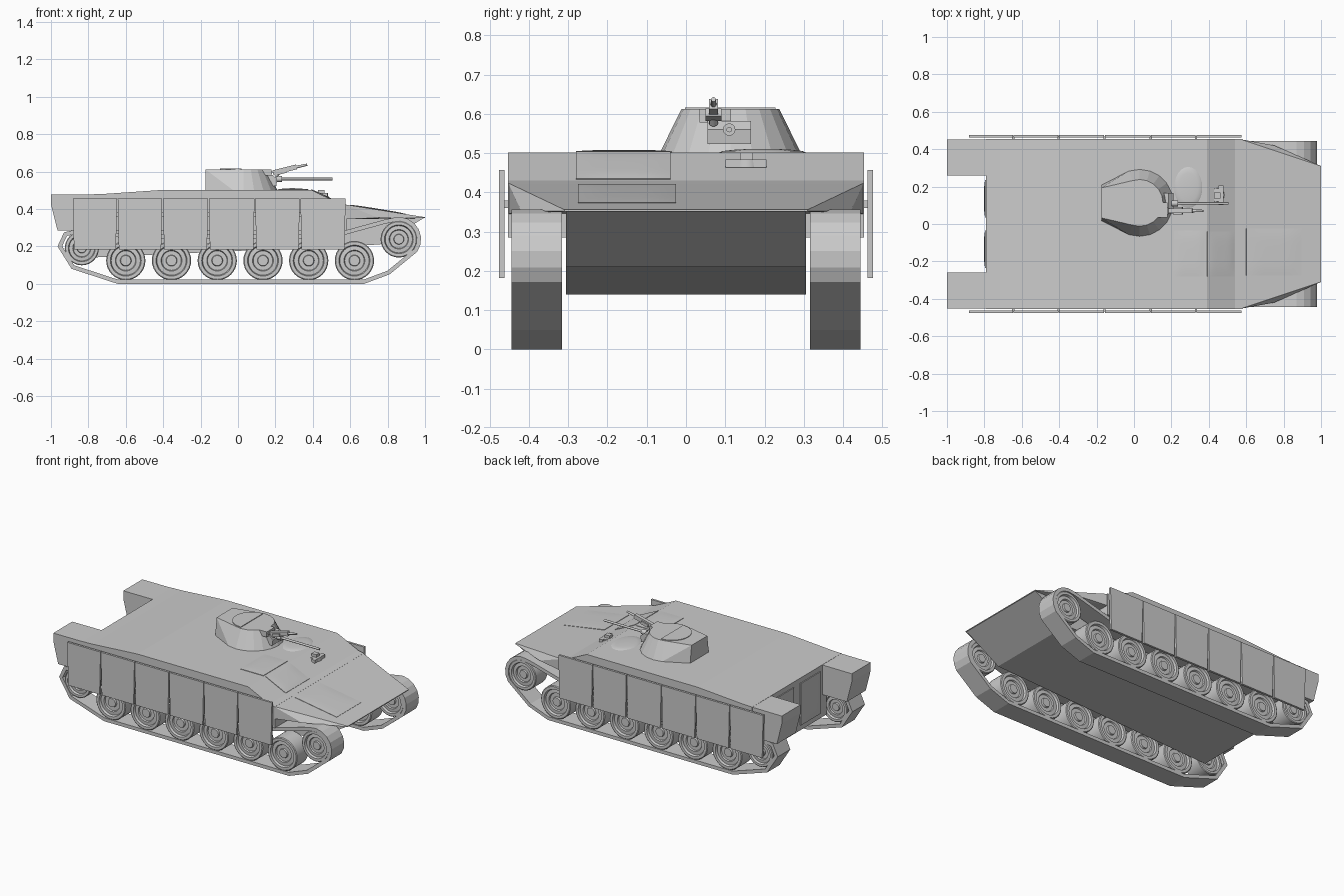
import bpy, bmesh, math
from mathutils import Matrix, Vector

cube = bpy.data.objects.get("Cube")
if cube:
    bpy.data.objects.remove(cube, do_unlink=True)


def finish(name, bm, matrix=None, smooth=None):
    """Turn a bmesh into a named object, optionally smooth by angle."""
    bmesh.ops.remove_doubles(bm, verts=bm.verts, dist=1e-5)
    bmesh.ops.recalc_face_normals(bm, faces=bm.faces)
    if matrix:
        bm.transform(matrix)
    mesh = bpy.data.meshes.new(name)
    bm.to_mesh(mesh)
    bm.free()
    obj = bpy.data.objects.new(name, mesh)
    bpy.context.collection.objects.link(obj)
    if smooth:
        bpy.ops.object.select_all(action='DESELECT')
        obj.select_set(True)
        bpy.context.view_layer.objects.active = obj
        bpy.ops.object.shade_smooth_by_angle(angle=math.radians(smooth))
    return obj


def prism(name, profile, y0, y1):
    """Extrude an x-z outline from y0 to y1."""
    bm = bmesh.new()
    face = bm.faces.new([bm.verts.new((x, y0, z)) for x, z in profile])
    ext = bmesh.ops.extrude_face_region(bm, geom=[face])
    verts = [g for g in ext["geom"] if isinstance(g, bmesh.types.BMVert)]
    bmesh.ops.translate(bm, verts=verts, vec=(0, y1 - y0, 0))
    # The starting face stays as one cap, the moved face is the other
    if not face.is_valid:
        bmesh.ops.holes_fill(bm, edges=bm.edges)
    return finish(name, bm)


def hull(name, points):
    """Faceted solid wrapped around a few corner points."""
    bm = bmesh.new()
    verts = [bm.verts.new(p) for p in points]
    bmesh.ops.convex_hull(bm, input=verts)
    bmesh.ops.dissolve_limit(bm, angle_limit=0.02, verts=bm.verts, edges=bm.edges)
    return finish(name, bm)


def weld(base, parts):
    """Union the parts into the base so no inner walls remain."""
    bpy.context.view_layer.objects.active = base
    for part in parts:
        mod = base.modifiers.new("weld", 'BOOLEAN')
        mod.operation = 'UNION'
        mod.solver = 'EXACT'
        mod.object = part
        bpy.ops.object.modifier_apply(modifier=mod.name)
        bpy.data.objects.remove(part, do_unlink=True)


def box(name, center, size, tilt=0):
    bm = bmesh.new()
    bmesh.ops.create_cube(bm, size=1)
    bm.transform(Matrix.Diagonal((*size, 1)))
    return finish(name, bm, Matrix.Translation(center) @ Matrix.Rotation(tilt, 4, 'Y'))


def rod(name, start, end, r0, r1=None, sides=12):
    a, b = Vector(start), Vector(end)
    bm = bmesh.new()
    bmesh.ops.create_cone(bm, cap_ends=True, segments=sides, radius1=r0,
                          radius2=r0 if r1 is None else r1, depth=(b - a).length)
    turn = (b - a).to_track_quat('Z', 'Y').to_matrix().to_4x4()
    return finish(name, bm, Matrix.Translation((a + b) / 2) @ turn, 40)


def lathe(name, profile, center, steps=32):
    """Spin a (radius, y) profile round the y axis."""
    bm = bmesh.new()
    verts = [bm.verts.new((r, y, 0)) for r, y in profile]
    edges = [bm.edges.new(pair) for pair in zip(verts, verts[1:])]
    bmesh.ops.spin(bm, geom=verts + edges, cent=(0, 0, 0), axis=(0, 1, 0),
                   angle=math.tau, steps=steps)
    return finish(name, bm, Matrix.Translation(center), 35)


def pillow(name, center, size, height, tilt=0, n=10):
    """Gently domed rectangular plate with a short rim."""
    bm = bmesh.new()
    bmesh.ops.create_grid(bm, x_segments=n, y_segments=n, size=1)
    rim = [e for e in bm.edges if e.is_boundary]
    for v in bm.verts:
        x, y, _ = v.co
        v.co = (x * size[0] / 2, y * size[1] / 2,
                height * (0.5 + 0.5 * (1 - x ** 4) * (1 - y ** 4)))
    ext = bmesh.ops.extrude_edge_only(bm, edges=rim)
    for g in ext["geom"]:
        if isinstance(g, bmesh.types.BMVert):
            g.co.z = -0.003
    return finish(name, bm, Matrix.Translation(center) @ Matrix.Rotation(tilt, 4, 'Y'), 40)


# Hull: upper box welded to lower tub, tapered prow and rear boxes
W, TUB, REAR = 0.454, 0.306, -0.79
body = prism("hull", [(REAR, 0.285), (REAR, 0.478), (-0.72, 0.48), (-0.4, 0.502),
                      (0.39, 0.502), (0.54, 0.43), (0.58, 0.423), (0.58, 0.285)], -W, W)
tub = prism("lower_hull", [(REAR + 0.002, 0.14), (REAR + 0.002, 0.34), (0.56, 0.37),
                           (0.998, 0.354), (0.76, 0.21)], -TUB, TUB)
prow = hull("prow", [(x, s * y, z) for s in (1, -1) for x, y, z in
                     ((0.57, W - 0.001, 0.424), (0.57, W - 0.001, 0.345),
                      (0.75, 0.42, 0.353), (1, 0.31, 0.356), (1, 0.31, 0.351))])
rear_boxes = [prism("rear_box", [(-0.77, 0.286), (-0.77, 0.477), (-1, 0.476), (-1, 0.425),
                                 (-0.965, 0.286)], s * 0.26, s * (W - 0.001)) for s in (1, -1)]
weld(body, [tub, prow, *rear_boxes])

# Rear doors
for s, side in ((1, "left"), (-1, "right")):
    pillow(f"rear_door_{side}", (REAR, s * 0.135, 0.31), (0.27, 0.2), 0.012, -math.pi / 2)

# Wheel profile and track path, the path rounding the front sprocket
wheel = [(0, 0.05), (0.027, 0.05), (0.03, 0.04), (0.052, 0.04),
         (0.056, 0.048), (0.078, 0.046), (0.083, 0.06), (0.1, 0.06), (0.105, 0.056)]
wheel += [(r, -y) for r, y in reversed(wheel)]
SX, SZ = 0.86, 0.238
loop = [(-0.645, 0), (0.675, 0), (0.81, 0.05)]
loop += [(SX + 0.119 * math.cos(math.radians(a)), SZ + 0.119 * math.sin(math.radians(a)))
         for a in range(-34, 107, 20)]
loop += [(0.78, 0.342), (0.5, 0.265), (-0.6, 0.265),
         (-0.83, 0.297), (-0.93, 0.275), (-0.965, 0.2), (-0.89, 0.08)]

# Running gear and skirts on each side
for s, side in ((1, "left"), (-1, "right")):
    yc = s * 0.38
    for i in range(6):
        lathe(f"road_wheel_{side}_{i + 1}", wheel, (-0.6 + i * 0.2445, yc, 0.124))
    for name, x, z, k in (("front_sprocket", SX, SZ, 0.93), ("rear_idler", -0.835, 0.19, 0.87)):
        lathe(f"{name}_{side}", [(r * k, y) for r, y in wheel], (x, yc, z))

    # Track belt: open band thickened inwards
    bm = bmesh.new()
    rings = [[bm.verts.new((x, yc + d, z)) for x, z in loop] for d in (-0.064, 0.064)]
    for i in range(len(loop)):
        j = (i + 1) % len(loop)
        bm.faces.new((rings[0][i], rings[0][j], rings[1][j], rings[1][i]))
    belt = finish(f"track_{side}", bm)
    mod = belt.modifiers.new("thickness", 'SOLIDIFY')
    mod.thickness = 0.022
    mod.offset = -1
    mod.use_even_offset = True

    # Side skirt panels, narrowing towards the bottom
    seams = [-0.885, -0.645, -0.403, -0.158, 0.09, 0.332, 0.577]
    for i, (a, b) in enumerate(zip(seams, seams[1:])):
        prism(f"skirt_{side}_{i + 1}",
              [(a + 0.002, 0.457), (b - 0.002, 0.457), (b - 0.003, 0.39),
               (b - 0.008, 0.182), (a + 0.008, 0.182), (a + 0.003, 0.39)],
              s * 0.463, s * 0.477)
        if i:
            box(f"skirt_bracket_{side}_{i}", (a, s * 0.46, 0.37), (0.012, 0.016, 0.02))

# Engine hatches on deck, slope and glacis
pillow("deck_hatch", (0.295, -0.158, 0.502), (0.165, 0.245), 0.006)
pillow("slope_hatch", (0.463, -0.16, 0.467), (0.16, 0.24), 0.006, math.atan2(0.072, 0.15))
pillow("glacis_hatch", (0.748, -0.15, 0.395), (0.3, 0.25), 0.006, math.atan2(0.068, 0.42))

# Driver's oval hatch and periscope
bm = bmesh.new()
bmesh.ops.create_uvsphere(bm, u_segments=24, v_segments=8, radius=1)
finish("driver_hatch", bm, Matrix.Translation((0.29, 0.195, 0.502))
       @ Matrix.Diagonal((0.075, 0.11, 0.009, 1)), 40)
rod("periscope_base", (0.445, 0.155, 0.463), (0.445, 0.155, 0.484), 0.038, 0.036, 16)
box("periscope_bar", (0.465, 0.153, 0.474), (0.025, 0.105, 0.02))
box("periscope_head", (0.445, 0.153, 0.492), (0.035, 0.032, 0.02))

# Turret: sloped round body with a squared rear
TX, TY = 0.03, 0.113
corners = []
for radius, z, rear in ((0.18, 0.5, 0.095), (0.125, 0.612, 0.08)):
    for k in range(-6, 7):
        a = math.radians(k * 18)
        corners.append((TX + radius * math.cos(a), TY + radius * math.sin(a), z))
    corners += [(-0.175, TY + rear, z), (-0.175, TY - rear, z)]
hull("turret", corners)

# Half-round turret hatch
hatch_arc = [math.radians(90 + k * 15) for k in range(13)]
hull("turret_hatch", [(0.02 + 0.115 * math.cos(a), TY + 0.115 * math.sin(a), z)
                      for a in hatch_arc for z in (0.608, 0.616)])

# Main gun and mantlet
prism("mantlet", [(0.1, 0.523), (0.205, 0.523), (0.21, 0.56), (0.185, 0.582), (0.1, 0.582)],
      0.055, 0.165)
rod("gun_collar", (0.2, 0.11, 0.56), (0.235, 0.11, 0.56), 0.016)
rod("gun_barrel", (0.2, 0.11, 0.56), (0.505, 0.11, 0.56), 0.007)
box("turret_sight", (0.145, 0.075, 0.595), (0.07, 0.08, 0.034))

# Roof machine gun on its mount, muzzle raised
lift = -math.atan2(0.045, 0.18)
rod("machine_gun_post", (0.2, 0.07, 0.575), (0.225, 0.07, 0.605), 0.011)
box("machine_gun_body", (0.25, 0.07, 0.609), (0.13, 0.024, 0.026), lift)
box("ammunition_box", (0.235, 0.07, 0.598), (0.05, 0.04, 0.02), lift)
rod("machine_gun_barrel", (0.29, 0.07, 0.619), (0.37, 0.07, 0.637), 0.008, 0.006)
rod("machine_gun_handles", (0.18, 0.05, 0.595), (0.18, 0.09, 0.595), 0.005)
